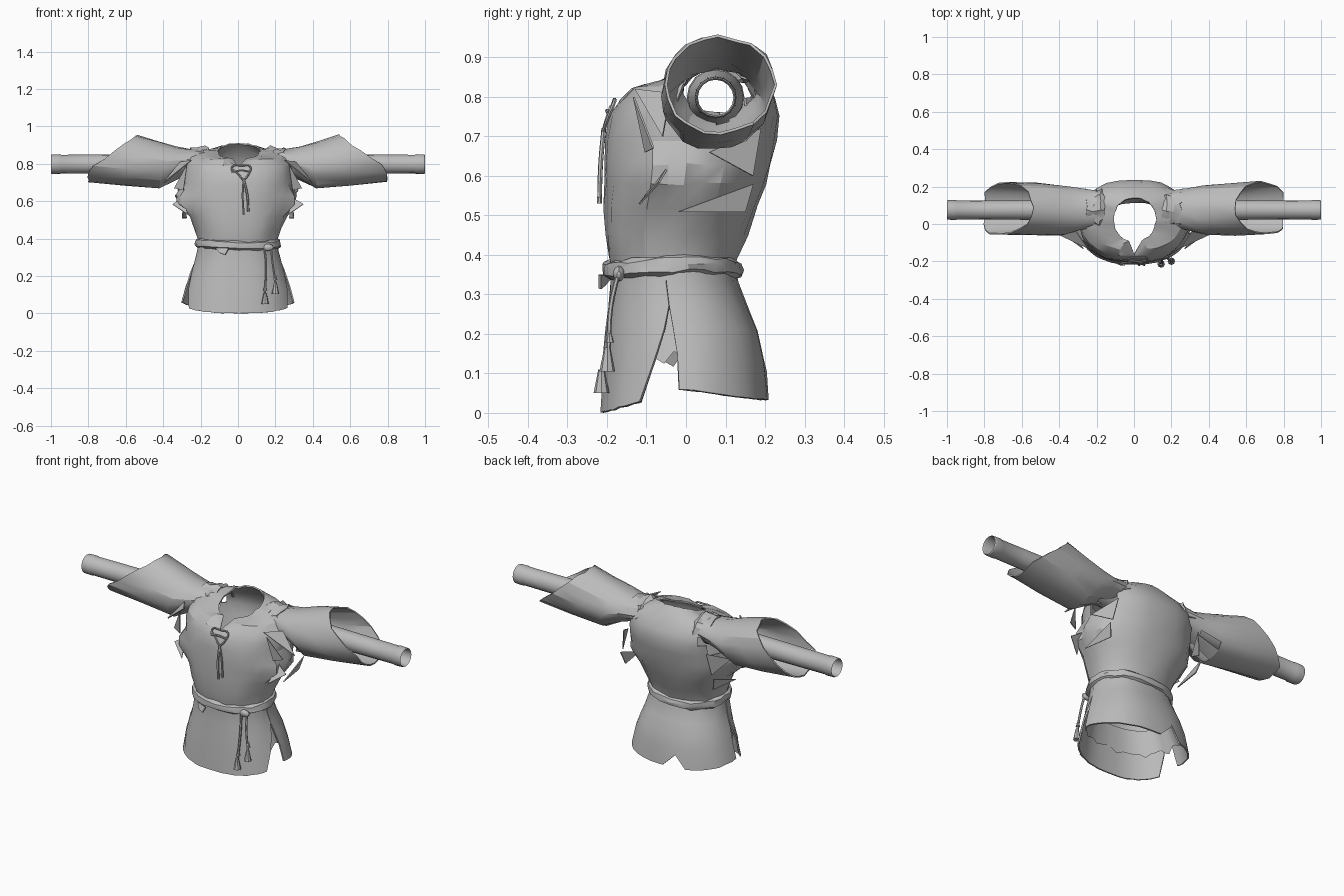
import bpy, bmesh, random
from math import sin, cos, pi, radians, copysign
from mathutils import Vector

if "Cube" in bpy.data.objects:
    bpy.data.objects.remove(bpy.data.objects["Cube"])
random.seed(4)
parts = []

cloth = bpy.data.materials.new("grey_cloth")
cloth.use_nodes = True
GREY = (0.5, 0.5, 0.5, 1)
cloth.diffuse_color = GREY
cloth.node_tree.nodes["Principled BSDF"].inputs["Base Color"].default_value = GREY


def finish(name, bm, thick=0.0):
    bmesh.ops.recalc_face_normals(bm, faces=bm.faces)
    me = bpy.data.meshes.new(name)
    bm.to_mesh(me)
    bm.free()
    ob = bpy.data.objects.new(name, me)
    bpy.context.collection.objects.link(ob)
    me.materials.append(cloth)
    if thick:
        mod = ob.modifiers.new("cloth", "SOLIDIFY")
        mod.thickness = thick
        mod.offset = -1
    parts.append(ob)
    return ob


def loft(rows, closed=True, jitter=0.0):
    """Skin a list of equally long point rows."""
    bm = bmesh.new()
    grid = [[bm.verts.new(Vector(p) + Vector([random.uniform(-jitter, jitter) for _ in p]))
             for p in row] for row in rows]
    n = len(grid[0])
    for a, b in zip(grid, grid[1:]):
        for i in range(n if closed else n - 1):
            j = (i + 1) % n
            bm.faces.new((a[i], a[j], b[j], b[i]))
    return bm


def oval(ang, rx, yf, yb):
    """Slightly squared oval with separate front and back depth."""
    c = cos(ang)
    return rx * copysign(abs(c) ** .82, c), (yf + yb) / 2 + (yb - yf) / 2 * sin(ang)


def turn(n):
    return [2 * pi * i / n for i in range(n)]


# Torso shell: height, half width, front y, back y, drop of the front
profile = [(.36, .207, -.188, .12, 0), (.39, .211, -.195, .127, 0),
           (.45, .230, -.205, .155, 0), (.52, .262, -.206, .18, 0), (.58, .298, -.205, .2, 0),
           (.63, .296, -.205, .215, 0), (.69, .293, -.203, .23, 0), (.75, .297, -.193, .24, 0),
           (.80, .29, -.172, .225, .01), (.84, .262, -.14, .2, .02), (.874, .19, -.11, .178, .046)]
rows = []
for z, rx, yf, yb, drop in profile:
    row = []
    for a in turn(28):
        x, y = oval(a, rx, yf, yb)
        # Ragged flares below the arms
        if .55 < z < .65 and abs(cos(a)) > .85:
            x *= 1 + random.uniform(-.03, .16)
        row.append((x, y, z + drop * min(0, sin(a))))
    rows.append(row)
neck = []
for a in turn(28):
    x, y = oval(a, .112, -.09, .14)
    neck.append((x + .005, y, .868 + .043 * (y - .025) / .115))
rows.append(neck)
# Throat opening dips into a V
for k, (y, z) in enumerate(((-.165, .782), (-.172, .776), (-.178, .77))):
    rows[-1 - k][21] = (.005, y, z)
bm = loft(rows, jitter=.004)
# Torn arm openings
gone = [f for f in bm.faces if abs(f.calc_center_median().x) > .2
        and (Vector(f.calc_center_median().yz) - Vector((.075, .795))).length
        < random.uniform(.085, .11)]
bmesh.ops.delete(bm, geom=gone, context="FACES")
finish("torso", bm, .008)

# Skirt panels, parted by a slit on each side
skirt = [(.37, .214, -.194, .126), (.33, .218, -.192, .132), (.27, .234, -.196, .155),
         (.2, .256, -.203, .183), (.11, .28, -.21, .2), (0, .303, -.218, .21)]


def skirt_panel(name, a_top, a_hem, b_top, b_hem, hem, n=18):
    rows = []
    for z, rx, yf, yb in skirt:
        t = max(0, 1 - z / .27)
        a0, a1 = a_top + (a_hem - a_top) * t, b_top + (b_hem - b_top) * t
        row = []
        for i in range(n + 1):
            a = radians(a0 + (a1 - a0) * i / n)
            x, y = oval(a, rx, yf, yb)
            row.append((x, y, z + hem(a) * t))
        rows.append(row)
    return finish(name, loft(rows, False, .002), .008)


skirt_panel("skirt_front", 187, 212, 353, 328, lambda a: .03 * (1 + sin(a)) * 2)
back = skirt_panel("skirt_back", -7, -4, 187, 184, lambda a: .06 - .028 * max(0, sin(a)))
# Small notch in the back hem
for v in back.data.vertices:
    if v.co.z < .06 and v.co.y > .15 and abs(v.co.x + .05) < .028:
        v.co.z += .075

# Ragged lining edge within the skirt
upper, lower = [], []
for i, a in enumerate(turn(48)):
    upper.append((*oval(a, .215, -.18, .14), .26))
    lower.append((*oval(a, .255, -.193, .178), .135 + random.uniform(-.022, .022)))
finish("skirt_lining", loft([upper, lower]))

# Belt with uneven folds
belt = []
for dz, out in ((-.024, .002), (-.016, .016), (.002, .018), (.018, .014), (.024, 0)):
    belt.append([(*oval(a, .211 + out, -.194 - out, .125 + out),
                  .368 + dz + .008 * sin(2 * a + 1)) for a in turn(28)])
finish("belt", loft(belt, jitter=.005), .006)


def shard(bm, *pts):
    bm.faces.new([bm.verts.new(p) for p in pts])


def ring(x, y, z, r, n=16):
    return [(x, y + r * cos(a), z + r * sin(a)) for a in turn(n)]


for side, s in (("left", 1), ("right", -1)):
    # Wide over-sleeve: top x, bottom x, top z, bottom z, front y, back y
    sections = [(.17, .22, .878, .75, -.015, .175), (.25, .31, .876, .725, -.035, .188),
                (.33, .42, .893, .668, -.058, .205), (.43, .6, .922, .682, -.06, .22),
                (.54, .8, .955, .705, -.058, .228)]
    rows = []
    for xt, xb, zt, zb, yf, yb in sections:
        row = []
        for a in turn(20):
            mix = min(1, (1 - sin(a)) / (1.68 + .2 * cos(a)))
            row.append((s * (xt + (xb - xt) * mix), (yf + yb) / 2 + (yb - yf) / 2 * cos(a),
                        (zt + zb) / 2 + (zt - zb) / 2 * sin(a)))
        rows.append(row)
    bm = loft(rows, jitter=.005)
    # Tear the underside next to the armpit
    torn = [f for f in bm.faces if abs(f.calc_center_median().x) < .4
            and f.calc_center_median().z < .74 and random.random() < .35]
    bmesh.ops.delete(bm, geom=torn, context="FACES")
    finish(side + "_over_sleeve", bm, .007)

    # Slim under-sleeve, wider at the shoulder, with a rolled cuff
    steps = [(.2, .073), (.26, .07), (.34, .056), (.5, .053), (.8, .051), (.945, .05),
             (.952, .053), (.995, .052), (1, .049), (.99, .045), (.9, .045)]
    finish(side + "_under_sleeve", loft([ring(s * x, .075, .798, r) for x, r in steps]))

    # Crumpled seam over the shoulder
    seam = [[(s * x, .075 + r * 1.15 * cos(a), .795 + r * sin(a))
             for a in [pi * i / 12 for i in range(13)]]
            for x, r in ((.15, .085), (.18, .096), (.215, .087), (.25, .086))]
    finish(side + "_shoulder_seam", loft(seam, False, .009), .005)

    # Torn cloth around the arm opening
    bm = bmesh.new()
    shard(bm, (s * .296, -.02, .51), (s * .29, .17, .58), (s * .272, .15, .51))
    shard(bm, (s * .27, -.12, .53), (s * .35, -.07, .585), (s * .29, -.05, .62))
    shard(bm, (s * .27, -.13, .80), (s * .34, -.08, .67), (s * .29, -.10, .66))
    shard(bm, (s * .26, .19, .72), (s * .325, .06, .66), (s * .28, .17, .60))
    shard(bm, (s * .25, -.13, .82), (s * .40, -.06, .70), (s * .31, -.04, .81))
    finish(side + "_torn_cloth", bm, .005)


def cord(name, pts, r=.006):
    cu = bpy.data.curves.new(name, "CURVE")
    cu.dimensions = "3D"
    cu.bevel_depth, cu.bevel_resolution, cu.resolution_u = r, 1, 4
    sp = cu.splines.new("BEZIER")
    sp.bezier_points.add(len(pts) - 1)
    for bp, p in zip(sp.bezier_points, pts):
        bp.co = p
        bp.handle_left_type = bp.handle_right_type = "AUTO"
    ob = bpy.data.objects.new(name, cu)
    bpy.context.collection.objects.link(ob)
    cu.materials.append(cloth)
    parts.append(ob)


def cone(name, x, y, z, height, r):
    bm = bmesh.new()
    bmesh.ops.create_cone(bm, cap_ends=True, segments=8, radius1=r, radius2=r * .4, depth=height)
    bmesh.ops.translate(bm, verts=bm.verts, vec=(x, y, z))
    finish(name, bm)


# Belt knot, hanging cords and tassels
bm = bmesh.new()
bmesh.ops.create_icosphere(bm, subdivisions=2, radius=.022)
bmesh.ops.scale(bm, verts=bm.verts, vec=(1.4, .7, .9))
bmesh.ops.translate(bm, verts=bm.verts, vec=(.16, -.17, .352))
finish("belt_knot", bm)
bm = bmesh.new()
shard(bm, (-.12, -.19, .35), (-.05, -.222, .35), (-.07, -.222, .315), (-.1, -.21, .325))
finish("belt_fold", bm, .008)
for i, (x0, x1, z) in enumerate(((.14, .145, .08), (.175, .2, .135))):
    cord(f"belt_cord_{i}", [(x0, -.17, .36), (x0 + .01, -.19, .27), (x1, -.208 + .012 * i, z + .03)])
    cone(f"belt_tassel_{i}", x1, -.214 + .015 * i, z, .06, .02)
    cone(f"belt_bead_{i}", x1, -.205 + .012 * i, z + .055, .025, .011)

# Chest lacing
cord("lace_loop", [(-.03, -.196, .755), (-.03, -.184, .785), (.02, -.182, .79), (.065, -.182, .785),
                   (.06, -.196, .75), (.03, -.21, .71)], .005)
cord("lace_cross", [(-.035, -.19, .775), (.0, -.2, .745), (.03, -.21, .71)], .005)
cord("lace_bar", [(-.03, -.197, .757), (.02, -.2, .765), (.065, -.197, .757)], .005)
for i, (x, z) in enumerate(((.03, .53), (.055, .545))):
    cord(f"lace_end_{i}", [(.03, -.208, .72), (x - .005, -.216, .63), (x, -.219, z)], .006)

# Turn everything into plain meshes and shade
bpy.ops.object.select_all(action="DESELECT")
for ob in parts:
    ob.select_set(True)
bpy.context.view_layer.objects.active = parts[0]
bpy.ops.object.convert(target="MESH")
bpy.ops.object.shade_smooth_by_angle(angle=radians(25))
